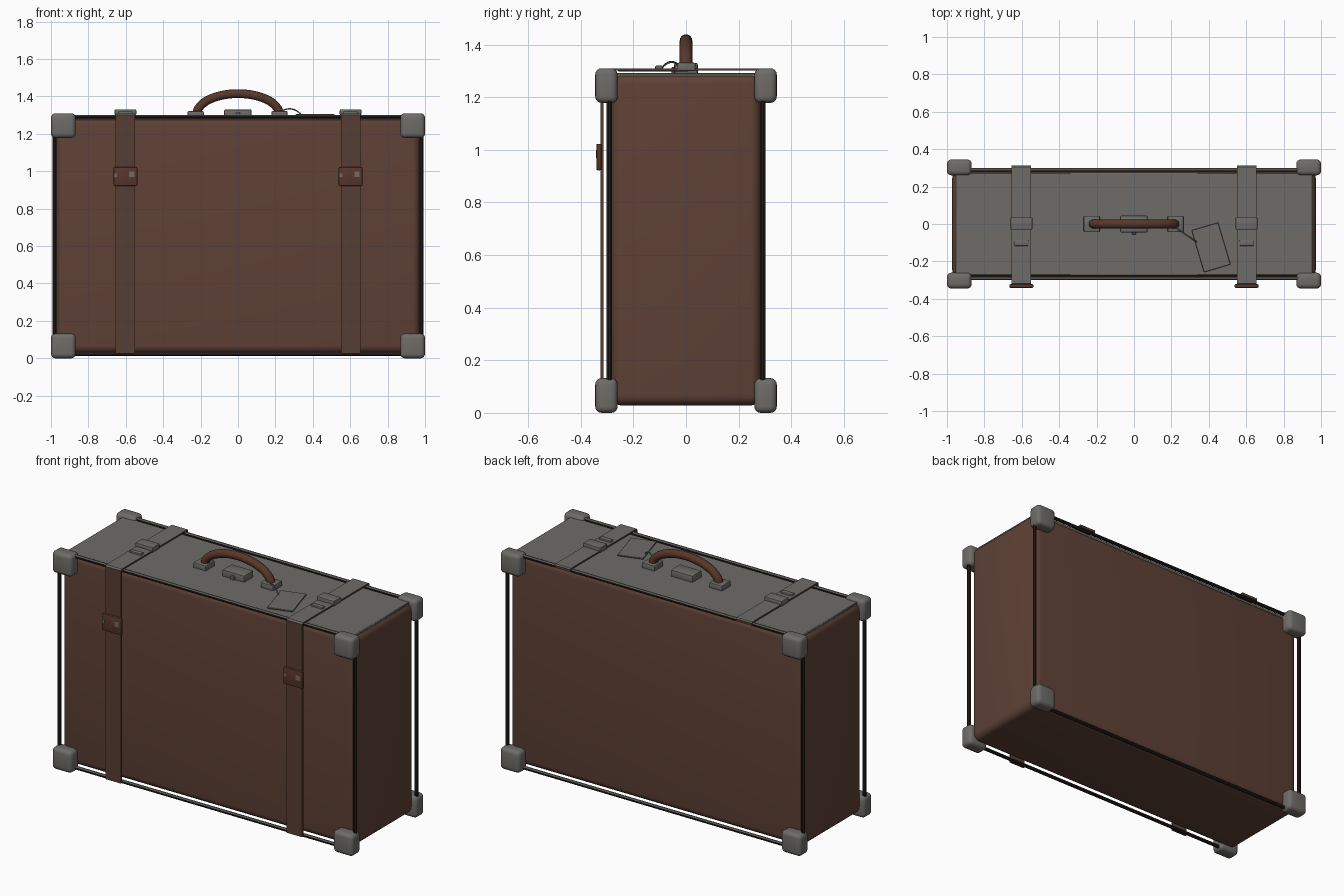
import bpy, bmesh, math
from mathutils import Vector, Matrix

if "Cube" in bpy.data.objects:
    bpy.data.objects.remove(bpy.data.objects["Cube"])


def mat(name, c):
    m = bpy.data.materials.new(name)
    m.diffuse_color = (*c, 1)
    m.use_nodes = True
    m.node_tree.nodes["Principled BSDF"].inputs["Base Color"].default_value = m.diffuse_color
    return m


LEATHER = mat("brown leather", (0.112, 0.053, 0.036))
STRAP = mat("strap brown", (0.095, 0.047, 0.032))
HANDLE = mat("reddish handle brown", (0.098, 0.038, 0.023))
GREY = mat("dull grey metal", (0.155, 0.150, 0.138))
DARK = mat("near black trim", (0.018, 0.012, 0.011))


def finish(bm, name, mats, up=None):
    """Make an object; faces pointing up beyond the limit take the second material."""
    bmesh.ops.recalc_face_normals(bm, faces=bm.faces)
    bm.normal_update()
    if up is not None:
        for f in bm.faces:
            f.material_index = 1 if f.normal.z > up else 0
    me = bpy.data.meshes.new(name)
    bm.to_mesh(me)
    bm.free()
    for m in mats:
        me.materials.append(m)
    ob = bpy.data.objects.new(name, me)
    bpy.context.collection.objects.link(ob)
    bpy.context.view_layer.objects.active = ob
    bpy.ops.object.select_all(action='DESELECT')
    ob.select_set(True)
    bpy.ops.object.shade_smooth_by_angle(angle=math.radians(40))
    return ob


def box(name, x, y, z, mats, bevel=0.0, seg=2, up=None, turn=0.0):
    bm = bmesh.new()
    bmesh.ops.create_cube(bm, size=1)
    size = Vector((x[1] - x[0], y[1] - y[0], z[1] - z[0]))
    mid = Vector((sum(x) / 2, sum(y) / 2, sum(z) / 2))
    bmesh.ops.scale(bm, vec=size, verts=bm.verts)
    if bevel:
        bmesh.ops.bevel(bm, geom=bm.edges[:], offset=bevel, segments=seg,
                        profile=0.5, affect='EDGES')
    bmesh.ops.transform(bm, matrix=Matrix.Translation(mid) @ Matrix.Rotation(turn, 4, 'Z'),
                        verts=bm.verts)
    return finish(bm, name, mats, up)


def tube(name, pts, r, mats, sides=12, up=None):
    bm = bmesh.new()
    rings = []
    pts = [Vector(p) for p in pts]
    for i, p in enumerate(pts):
        t = (pts[min(i + 1, len(pts) - 1)] - pts[max(i - 1, 0)]).normalized()
        ref = Vector((0, 0, 1)) if abs(t.z) > 0.99 else Vector((0, 1, 0))
        if abs(t.y) > 0.9 or abs(t.z) > 0.99:
            ref = Vector((1, 0, 0))
        u = t.cross(ref).normalized()
        v = t.cross(u)
        rings.append([bm.verts.new(p + r * (u * math.cos(a) + v * math.sin(a)))
                      for a in (2 * math.pi * (k + 0.5) / sides for k in range(sides))])
    for a, b in zip(rings, rings[1:]):
        for k in range(sides):
            n = (k + 1) % sides
            bm.faces.new((a[k], a[n], b[n], b[k]))
    bm.faces.new(rings[0])
    bm.faces.new(rings[-1])
    return finish(bm, name, mats, up)


# Case body with grey top
box("case_body", (-0.972, 0.972), (-0.285, 0.285), (0.028, 1.288),
    [LEATHER, GREY], 0.04, 5, up=0.8)
# Thin top panel
box("top_panel", (-0.955, 0.955), (-0.275, 0.275), (1.272, 1.292), [GREY], 0.004, 1)

# Edge rods and corner caps
for sy, yn in ((-1, "front"), (1, "back")):
    for z, zn in ((0.022, "bottom"), (1.291, "top")):
        tube(f"{yn}_{zn}_rod", [(-0.93, sy * 0.291, z), (0.93, sy * 0.291, z)],
             0.0105, [DARK, GREY], 8, up=0.6)
    for sx, xn in ((-1, "left"), (1, "right")):
        tube(f"{yn}_{xn}_upright_rod", [(sx * 0.982, sy * 0.291, 0.06),
                                        (sx * 0.982, sy * 0.291, 1.26)], 0.0115, [DARK], 8)
        for z, zn in (((0.0, 0.132), "bottom"), ((1.178, 1.31), "top")):
            box(f"{yn}_{xn}_{zn}_corner_cap", sorted((sx * 0.868, sx * 1.0)),
                sorted((sy * 0.26, sy * 0.345)), z, [GREY], 0.024, 4)

# Straps: profile in y-z, up the front and over the top
PROFILE = [(-0.325, 0.025), (-0.325, 1.302), (-0.317, 1.31), (0.306, 1.31),
           (0.312, 1.304), (0.312, 1.29), (0.305, 1.29), (0.302, 1.301),
           (-0.314, 1.301), (-0.314, 0.025)]
for cx, n in ((-0.602, "left"), (0.602, "right")):
    bm = bmesh.new()
    f = bm.faces.new([bm.verts.new((cx - 0.052, y, z)) for y, z in PROFILE])
    r = bmesh.ops.extrude_face_region(bm, geom=[f])
    bmesh.ops.translate(bm, vec=(0.104, 0, 0),
                        verts=[g for g in r["geom"] if isinstance(g, bmesh.types.BMVert)])
    finish(bm, f"{n}_strap", [STRAP, GREY], up=0.6)
    # Front buckle with worn patches
    box(f"{n}_front_buckle", (cx - 0.064, cx + 0.064), (-0.341, -0.322), (0.922, 1.023),
        [HANDLE], 0.006, 2)
    for k, (a, b, lo, hi) in enumerate(((-0.06, -0.044, 0.97, 0.988),
                                        (0.02, 0.048, 0.968, 1.0))):
        box(f"{n}_buckle_patch_{k}", (cx + a, cx + b), (-0.3425, -0.34), (lo, hi), [GREY])
    # Top buckle and keeper
    box(f"{n}_top_buckle", (cx - 0.058, cx + 0.058), (-0.033, 0.036), (1.3, 1.331),
        [GREY], 0.005, 2)
    box(f"{n}_top_keeper", (cx - 0.038, cx + 0.038), (-0.117, -0.088), (1.305, 1.32),
        [GREY], 0.004, 2)

# Handle, its mounts and the lock
A0 = math.radians(15)
R = 0.22
arc = [(R * math.cos(a), 0, 1.305 + 0.11 * math.sin(a))
       for a in (math.pi * i / 32 for i in range(33))]
tube("handle", arc, 0.024, [HANDLE], 14)
for cx, n in ((-0.226, "left"), (0.222, "right")):
    box(f"{n}_handle_mount", (cx - 0.043, cx + 0.043), (-0.044, 0.044), (1.285, 1.322),
        [GREY], 0.007, 2)
box("lock_plate", (-0.074, 0.072), (-0.045, 0.045), (1.285, 1.33), [GREY], 0.006, 2)
box("lock_button", (-0.012, 0.012), (-0.056, -0.04), (1.29, 1.315), [GREY], 0.003, 1)

# Luggage tag and cord
box("tag", (0.338, 0.486), (-0.242, -0.008), (1.297, 1.305), [GREY], 0.002, 1,
    turn=math.radians(16.5))
cord = [(0.215 + 0.12 * t, -0.015 - 0.08 * t, 1.306 + 0.028 * math.sin(math.pi * t) ** 0.8)
        for t in (i / 12 for i in range(13))]
tube("tag_cord", cord, 0.004, [GREY], 6)
